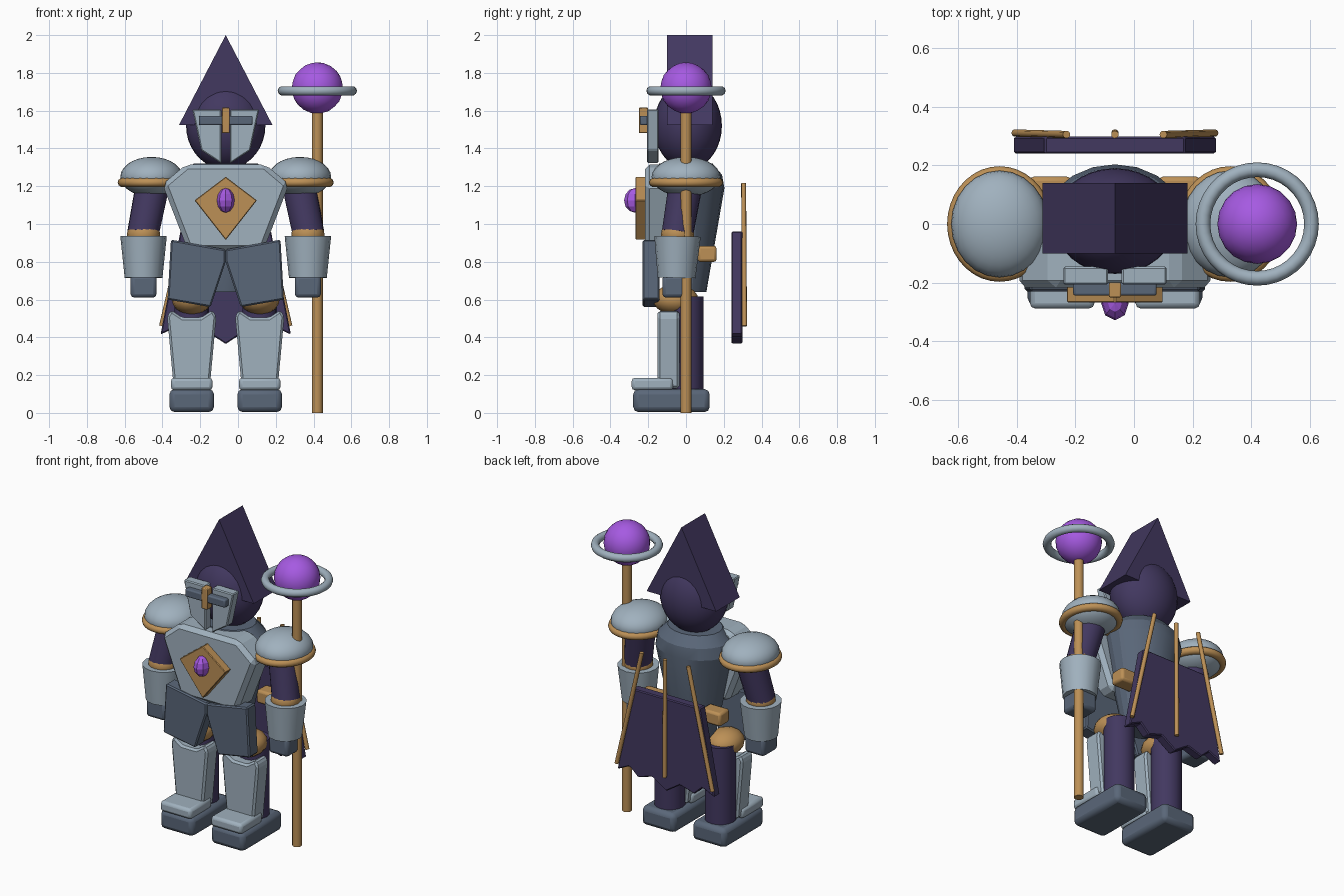
import bpy
import math
from mathutils import Vector

cube = bpy.data.objects.get("Cube")
if cube:
    bpy.data.objects.remove(cube, do_unlink=True)

CX = -0.065  # body centre line


def material(name, r, g, b):
    lin = [((c / 255 + 0.055) / 1.055) ** 2.4 for c in (r, g, b)] + [1]
    m = bpy.data.materials.new(name)
    m.use_nodes = True
    m.diffuse_color = lin
    node = next(n for n in m.node_tree.nodes if n.type == 'BSDF_PRINCIPLED')
    node.inputs["Base Color"].default_value = lin
    return m


STEEL = material("light steel", 160, 177, 190)
SLATE = material("dark slate", 90, 103, 121)
CLOTH = material("dark purple cloth", 66, 56, 96)
GOLD = material("dull gold", 188, 144, 86)
GEM = material("bright purple", 166, 90, 226)


def finish(obj, name, mat, bevel=0, smooth=None, segments=2):
    obj.name = name
    obj.data.materials.append(mat)
    if bevel:
        mod = obj.modifiers.new("bevel", 'BEVEL')
        mod.width, mod.segments = bevel, segments
    if smooth:
        bpy.ops.object.select_all(action='DESELECT')
        obj.select_set(True)
        bpy.context.view_layer.objects.active = obj
        bpy.ops.object.shade_smooth_by_angle(angle=math.radians(smooth))
    return obj


def box(name, loc, size, mat, bevel=0):
    bpy.ops.mesh.primitive_cube_add(size=1, location=loc)
    obj = bpy.context.object
    obj.scale = size
    bpy.ops.object.transform_apply(location=False, rotation=False, scale=True)
    return finish(obj, name, mat, bevel, 40)


def ball(name, loc, radii, mat, seg=24, rings=14, smooth=60):
    bpy.ops.mesh.primitive_uv_sphere_add(segments=seg, ring_count=rings, location=loc)
    obj = bpy.context.object
    obj.scale = radii
    return finish(obj, name, mat, 0, smooth)


def rod(name, a, b, r1, r2, mat, sides=16, smooth=40):
    a, b = Vector(a), Vector(b)
    bpy.ops.mesh.primitive_cone_add(vertices=sides, radius1=r1, radius2=r2,
                                    depth=(b - a).length, location=(a + b) / 2)
    obj = bpy.context.object
    obj.rotation_euler = (b - a).to_track_quat('Z', 'Y').to_euler()
    return finish(obj, name, mat, 0, smooth)


def ring(name, loc, major, minor, mat, scale=(1, 1, 1)):
    bpy.ops.mesh.primitive_torus_add(major_segments=36, minor_segments=10, location=loc,
                                     major_radius=major, minor_radius=minor)
    obj = bpy.context.object
    obj.scale = scale
    return finish(obj, name, mat, 0, 60)


def plate(name, outline, x, y0, y1, mat, bevel=0, flip=1):
    """Extrude an (x, z) outline from y0 to y1; flip=-1 mirrors it across x."""
    n = len(outline)
    verts = [(x + flip * px, y, pz) for y in (y0, y1) for px, pz in outline]
    faces = [list(range(n)), list(range(2 * n - 1, n - 1, -1))]
    faces += [(i, i + n, (i + 1) % n + n, (i + 1) % n) for i in range(n)]
    mesh = bpy.data.meshes.new(name)
    mesh.from_pydata(verts, [], faces)
    obj = bpy.data.objects.new(name, mesh)
    bpy.context.collection.objects.link(obj)
    bpy.ops.object.select_all(action='DESELECT')
    obj.select_set(True)
    bpy.context.view_layer.objects.active = obj
    bpy.ops.object.mode_set(mode='EDIT')
    bpy.ops.mesh.select_all(action='SELECT')
    bpy.ops.mesh.normals_make_consistent(inside=False)
    bpy.ops.object.mode_set(mode='OBJECT')
    return finish(obj, name, mat, bevel, None, 1)


def mirrored(half):
    return half + [(-x, z) for x, z in reversed(half) if x]


# Head, pointed hood and visor
ball("head", (CX, 0.01, 1.52), (0.21, 0.18, 0.23), CLOTH, 32, 18)
plate("hood", [(-0.247, 1.525), (0.247, 1.525), (0, 2.0)], CX, -0.1, 0.14, CLOTH)
for s in (-1, 1):
    plate("visor_half", [(0.023, 1.32), (0.13, 1.39), (0.177, 1.607), (0.023, 1.607)],
          CX, -0.207, -0.145, STEEL, 0.006, s)
box("visor_bar", (CX, -0.222, 1.548), (0.285, 0.045, 0.05), SLATE, 0.008)
box("visor_crest", (CX, -0.225, 1.548), (0.042, 0.05, 0.135), GOLD, 0.005)

# Torso: tapered shell with a sloped collar
profile = [(0.13, 0.64), (0.245, 1.19), (0.23, 1.26), (0.17, 1.32)]
sides = 20
verts = [(CX + r * math.cos(t), 0.83 * r * math.sin(t), z) for r, z in profile
         for t in (2 * math.pi * i / sides for i in range(sides))]
faces = [(k * sides + i, k * sides + (i + 1) % sides,
          (k + 1) * sides + (i + 1) % sides, (k + 1) * sides + i)
         for k in range(len(profile) - 1) for i in range(sides)]
faces += [list(range(sides - 1, -1, -1)), list(range(len(verts) - sides, len(verts)))]
mesh = bpy.data.meshes.new("torso")
mesh.from_pydata(verts, [], faces)
torso = bpy.data.objects.new("torso", mesh)
bpy.context.collection.objects.link(torso)
finish(torso, "torso", SLATE, 0, 20)

# Breastplate with diamond and gem
plate("breastplate", mirrored([(0.2, 0.86), (0.335, 1.21), (0.21, 1.315)]),
      CX, -0.217, -0.04, STEEL, 0.025)
plate("diamond", mirrored([(0, 0.915), (0.165, 1.125), (0, 1.25)]), CX, -0.268, -0.21, GOLD, 0.004)
ball("chest_gem", (CX, -0.27, 1.125), (0.047, 0.058, 0.065), GEM, 8, 6, 5)

# Cape with three thin staves behind it
plate("cape", mirrored([(0, 0.365), (0.1, 0.43), (0.2, 0.4), (0.26, 0.455), (0.345, 0.415), (0.24, 0.96)]),
      CX, 0.24, 0.298, CLOTH, 0.006)
for s in (-1, 0, 1):
    rod("cape_stave", (CX + s * 0.34, 0.31, 0.46), (CX + s * 0.165, 0.305, 1.215),
        0.013, 0.013, GOLD, 10)

# Paired parts
for s in (-1, 1):
    def at(x, y, z):
        return (CX + s * x, y, z)

    side = "left" if s > 0 else "right"
    plate(side + "_tasset", [(0, 0.8), (0.08, 0.56), (0.308, 0.6), (0.29, 0.917), (0, 0.865)],
          CX, -0.23, -0.14, SLATE, 0.008, s)
    box(side + "_pouch", at(0.22, 0.112, 0.842), (0.14, 0.1, 0.085), GOLD, 0.015)

    # Shoulder and arm
    ball(side + "_pauldron", at(0.393, 0, 1.25), (0.165, 0.182, 0.105), STEEL)
    ring(side + "_pauldron_rim", at(0.393, 0, 1.22), 0.155, 0.024, GOLD, (1, 1.1, 1))
    rod(side + "_upper_arm", at(0.438, -0.045, 0.95), at(0.385, 0, 1.22), 0.084, 0.09, CLOTH)
    ball(side + "_elbow", at(0.435, -0.045, 0.945), (0.088, 0.088, 0.075), GOLD, 16, 10)
    rod(side + "_gauntlet", at(0.435, -0.05, 0.715), at(0.435, -0.045, 0.935), 0.1, 0.123, STEEL)
    box(side + "_hand", at(0.435, -0.05, 0.67), (0.138, 0.15, 0.12), SLATE, 0.02)

    # Leg and foot
    rod(side + "_leg", at(0.18, 0, 0.1), at(0.18, 0, 0.615), 0.092, 0.092, CLOTH)
    ball(side + "_knee", at(0.18, -0.055, 0.6), (0.105, 0.12, 0.08), GOLD, 16, 10)
    plate(side + "_greave", mirrored([(0.095, 0.13), (0.13, 0.51), (0.11, 0.545), (0.05, 0.505)]),
          CX + s * 0.18, -0.15, -0.035, STEEL, 0.012)
    box(side + "_boot", at(0.18, -0.077, 0.065), (0.236, 0.405, 0.122), SLATE, 0.028)
    box(side + "_toe_cap", at(0.18, -0.178, 0.153), (0.22, 0.22, 0.066), STEEL, 0.018)

# Staff with orb and ring
rod("staff", (0.42, 0, 0), (0.42, 0, 1.65), 0.029, 0.029, GOLD, 12)
bpy.ops.mesh.primitive_ico_sphere_add(subdivisions=3, radius=0.136, location=(0.42, 0, 1.72))
finish(bpy.context.object, "staff_orb", GEM, 0, 60)
ring("staff_ring", (0.42, 0, 1.705), 0.185, 0.025, STEEL)
